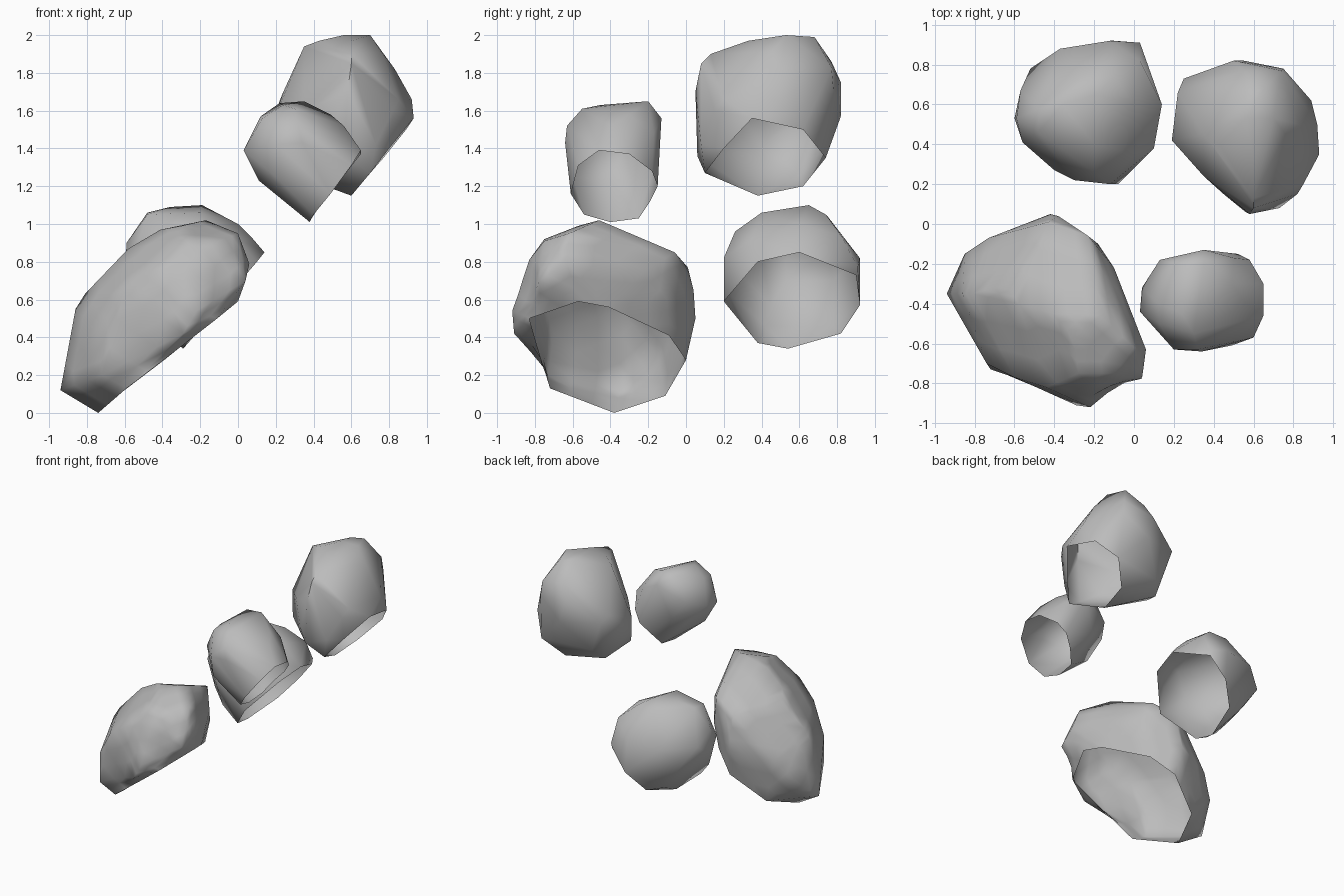
import bpy, bmesh, math
from mathutils import Vector

stone = bpy.data.materials.new("grey stone")
stone.diffuse_color = (0.5, 0.5, 0.5, 1)


def rock(name, rim, body, facing, dents=()):
    """Faceted boulder shell: hull of the points, left open across the rim."""
    bm = bmesh.new()
    rim_verts = {bm.verts.new(p) for p in rim}
    for p in body:
        bm.verts.new(p)
    bmesh.ops.convex_hull(bm, input=bm.verts[:])
    bmesh.ops.delete(bm, geom=[v for v in bm.verts if not v.link_faces], context='VERTS')
    bmesh.ops.recalc_face_normals(bm, faces=bm.faces[:])
    n = Vector(facing).normalized()
    cap = [f for f in bm.faces
           if all(v in rim_verts for v in f.verts) and f.normal.dot(n) > 0.7]
    bmesh.ops.delete(bm, geom=cap, context='FACES')
    # soft hollows pressed into the surface
    if dents:
        bmesh.ops.subdivide_edges(bm, edges=bm.edges[:], cuts=2, use_grid_fill=True)
    for centre, radius, push in dents:
        for v in bm.verts:
            t = 1 - (v.co - Vector(centre)).length / radius
            if t > 0 and not v.is_boundary:
                v.co += Vector(push) * min(1, 1.6 * t)
    me = bpy.data.meshes.new(name)
    bm.to_mesh(me)
    bm.free()
    me.materials.append(stone)
    ob = bpy.data.objects.new(name, me)
    bpy.context.collection.objects.link(ob)
    bpy.ops.object.select_all(action='DESELECT')
    ob.select_set(True)
    bpy.context.view_layer.objects.active = ob
    bpy.ops.object.shade_smooth_by_angle(angle=math.radians(65))


# large front boulder
rock("large_boulder",
     [(0, -.57, .59), (-.04, -.41, .56), (-.23, -.09, .41), (-.39, 0, .28),
      (-.64, -.11, .09), (-.74, -.38, .0), (-.59, -.72, .13), (-.29, -.79, .36),
      (-.11, -.83, .5)],
     [(-.94, -.35, .12), (-.72, -.73, .2), (-.74, -.7, .42), (-.86, -.35, .55),
      (-.81, -.35, .63), (-.85, -.15, .3), (-.73, -.07, .45), (-.64, -.3, .8),
      (-.58, -.4, .87), (-.41, -.45, .97), (-.17, -.46, 1.02), (-.3, -.57, .99),
      (0, -.62, .95), (-.1, -.75, .91), (-.28, -.75, .92), (-.2, -.2, .89),
      (-.29, -.91, .42), (-.22, -.92, .54), (-.2, -.83, .81), (-.44, -.82, .76),
      (-.6, -.77, .64), (.04, -.78, .7), (.06, -.63, .79), (-.42, .05, .5),
      (-.38, .04, .65), (-.43, .01, .77), (-.23, -.06, .85), (-.18, -.1, .6),
      (-.1, -.22, .75)],
     (.78, 0, -1),
     [((-.5, -.82, .27), .2, (0, .04, 0)), ((-.07, -.84, .62), .16, (0, .03, 0))])

# medium rear boulder
rock("round_boulder",
     [(.14, .6, .85), (.1, .38, .8), (-.08, .2, .59), (-.27, .38, .37),
      (-.29, .54, .34), (-.22, .82, .42), (-.1, .92, .57), (.03, .9, .73)],
     [(.03, .91, .77), (-.12, .92, .82), (-.37, .88, .8), (-.19, .65, 1.1),
      (-.36, .6, 1.09), (-.2, .4, 1.06), (-.48, .58, 1.06), (-.48, .46, 1.05),
      (-.2, .26, .96), (-.12, .2, .82), (-.3, .22, .8), (-.4, .27, .75),
      (-.59, .53, .9), (-.56, .41, .8), (-.57, .67, .8), (-.52, .78, .7),
      (-.25, .75, 1.04), (-.1, .74, 1.05), (.03, .82, .94), (0, .6, 1.0),
      (0, .35, .92), (.08, .58, .92), (-.6, .53, .7), (-.52, .45, .57),
      (-.43, .42, .46), (-.34, .42, .39), (-.35, .78, .46), (-.24, .22, .64)],
     (1.2, 0, -1))

# small upper boulder
rock("small_boulder",
     [(.49, -.61, 1.16), (.6, -.57, 1.31), (.65, -.46, 1.39), (.65, -.3, 1.37),
      (.58, -.18, 1.28), (.52, -.15, 1.2), (.45, -.19, 1.12), (.39, -.25, 1.03),
      (.38, -.4, 1.01), (.4, -.54, 1.05)],
     [(.03, -.44, 1.39), (.04, -.32, 1.4), (.11, -.4, 1.23), (.25, -.4, 1.13),
      (.2, -.6, 1.25), (.2, -.63, 1.42), (.34, -.64, 1.43), (.32, -.63, 1.52),
      (.12, -.4, 1.57), (.13, -.5, 1.56), (.24, -.45, 1.63), (.35, -.2, 1.65),
      (.22, -.2, 1.64), (.49, -.3, 1.58), (.56, -.4, 1.52), (.35, -.13, 1.56),
      (.13, -.18, 1.45), (.25, -.17, 1.3), (.3, -.55, 1.61), (.5, -.17, 1.48)],
     (1.3, 0, -1))

# tall upper boulder
rock("tall_boulder",
     [(.7, .1, 1.27), (.93, .35, 1.56), (.89, .62, 1.5), (.77, .74, 1.35),
      (.64, .62, 1.2), (.6, .38, 1.15), (.8, .2, 1.4)],
     [(.56, .06, 1.36), (.73, .08, 1.42), (.58, .05, 1.7), (.6, .08, 1.85),
      (.6, .13, 1.9), (.6, .33, 1.97), (.7, .53, 2), (.56, .53, 2),
      (.65, .68, 1.99), (.56, .64, 1.99), (.43, .4, 1.97), (.35, .45, 1.94),
      (.24, .5, 1.7), (.22, .66, 1.65), (.25, .73, 1.6), (.19, .42, 1.55),
      (.19, .42, 1.44), (.35, .24, 1.6), (.5, .82, 1.75), (.55, .82, 1.57),
      (.75, .78, 1.72), (.74, .77, 1.83), (.92, .5, 1.66), (.83, .5, 1.82),
      (.76, .45, 1.91), (.82, .15, 1.6), (.55, .77, 1.86), (.85, .2, 1.66),
      (.21, .4, 1.35), (.3, .6, 1.26), (.36, .68, 1.34), (.45, .15, 1.42)],
     (1.3, 0, -1))
